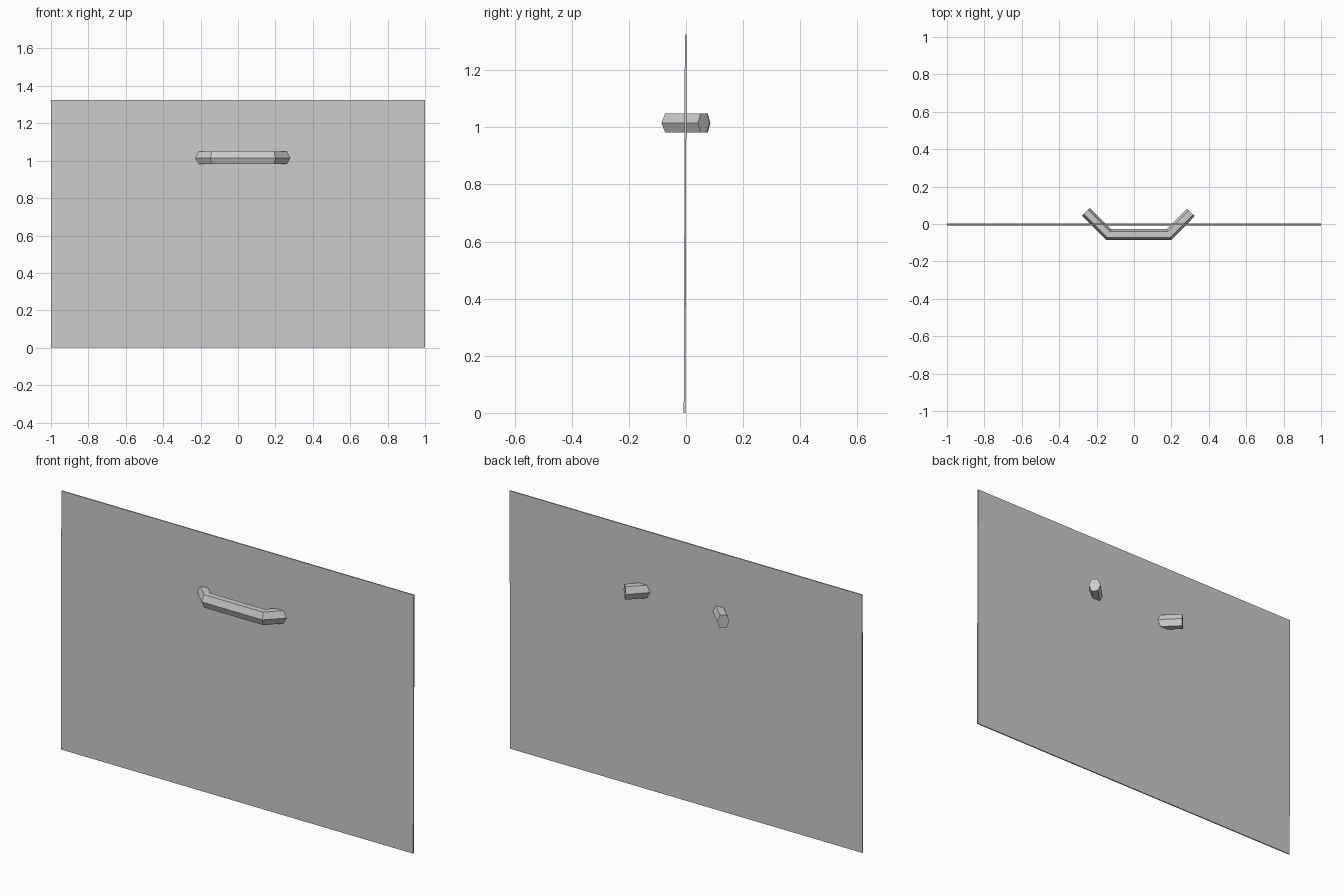
import bpy, bmesh
from mathutils import Vector

if "Cube" in bpy.data.objects:
    bpy.data.objects.remove(bpy.data.objects["Cube"])


def finish(bm, name):
    bmesh.ops.recalc_face_normals(bm, faces=bm.faces)
    me = bpy.data.meshes.new(name)
    bm.to_mesh(me)
    bm.free()
    ob = bpy.data.objects.new(name, me)
    bpy.context.collection.objects.link(ob)
    return ob


# Thin upright panel, leaning back very slightly
bm = bmesh.new()
bmesh.ops.create_cube(bm, size=1)
for v in bm.verts:
    z = (v.co.z + 0.5) * 1.325
    v.co = Vector((v.co.x * 2, v.co.y * 0.006 - 0.005 + z * 0.003, z))
finish(bm, "panel")

# Bent handle: hexagonal section swept along a mitred path through the panel
path = [Vector(p) for p in ((-0.257, 0.065), (-0.135, -0.057), (0.187, -0.057), (0.304, 0.062))]
section = [(0.029, 0), (0.016, 0.033), (-0.016, 0.033),
           (-0.029, 0), (-0.016, -0.033), (0.016, -0.033)]
dirs = [(b - a).normalized() for a, b in zip(path, path[1:])]
bm = bmesh.new()
rings = []
for i, p in enumerate(path):
    d0, d1 = dirs[max(i - 1, 0)], dirs[min(i, len(dirs) - 1)]
    t = (d0 + d1).normalized()
    side = Vector((-t.y, t.x)) / t.dot(d1)
    rings.append([bm.verts.new((p.x + side.x * u, p.y + side.y * u, 1.015 + w)) for u, w in section])
for r0, r1 in zip(rings, rings[1:]):
    for k in range(6):
        j = (k + 1) % 6
        bm.faces.new((r0[k], r0[j], r1[j], r1[k]))
bm.faces.new(rings[0])
bm.faces.new(rings[-1])
finish(bm, "handle")
